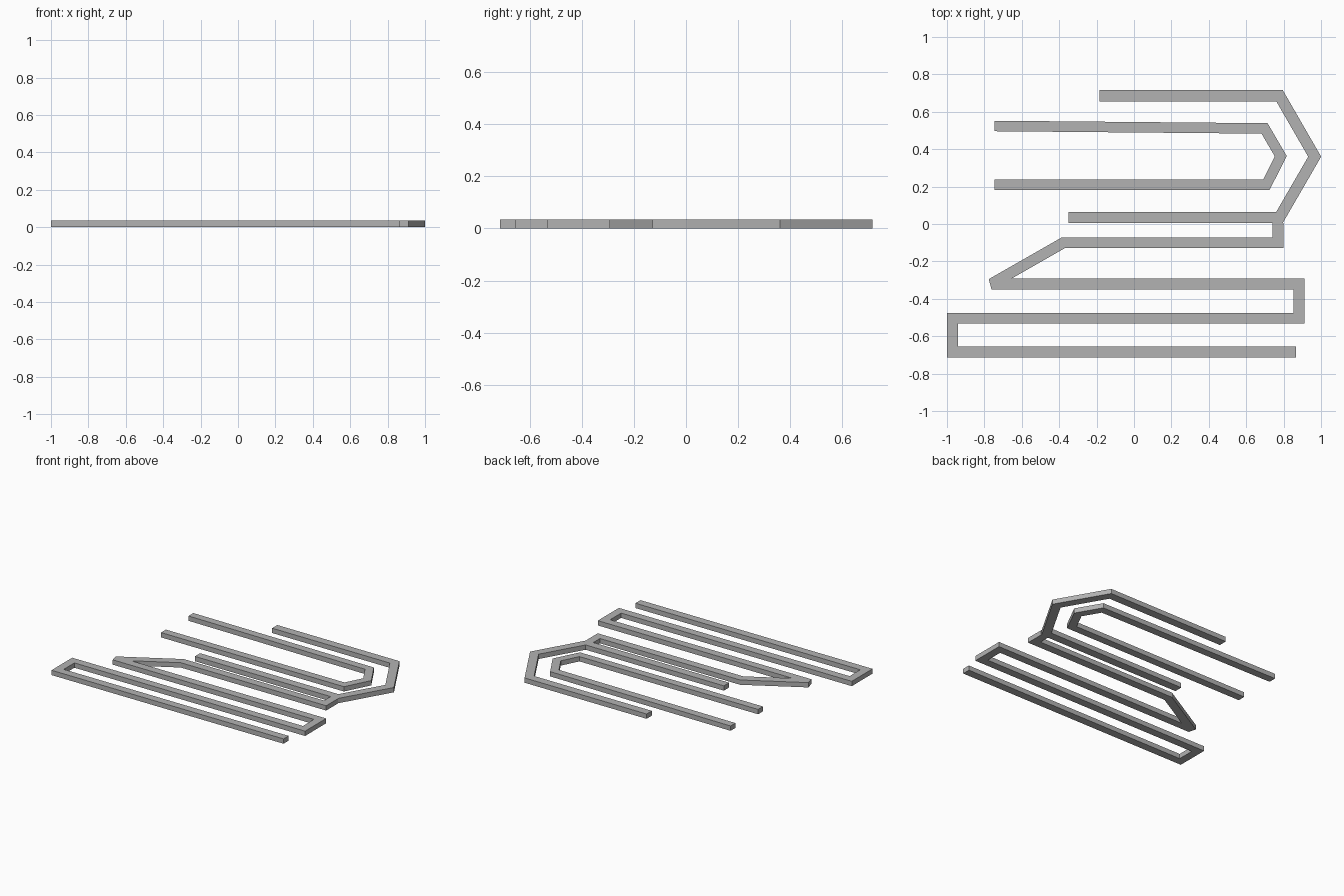
import bpy, bmesh
from mathutils import Vector

cube = bpy.data.objects.get("Cube")
if cube:
    bpy.data.objects.remove(cube, do_unlink=True)

HEIGHT = 0.035

grey = bpy.data.materials.new("plain grey")
grey.use_nodes = True
colour = (0.45, 0.45, 0.45, 1)
grey.diffuse_color = colour
grey.node_tree.nodes["Principled BSDF"].inputs["Base Color"].default_value = colour


def offset_side(path, half):
    """Edge of a strip on the left of the path, mitred, with very sharp outer tips cut blunt."""
    pts = [Vector(p) for p in path]
    dirs = [(b - a).normalized() for a, b in zip(pts, pts[1:])]
    normals = [Vector((-d.y, d.x)) for d in dirs]
    side = [pts[0] + normals[0] * half]
    for p, d, n0, n1 in zip(pts[1:], dirs, normals, normals[1:]):
        sharp = n0.dot(n1) < -0.5
        outer = d.dot(n1) * half > 0
        if sharp and outer:
            side += [p + n0 * half, p + n1 * half]
        else:
            side.append(p + (n0 + n1) * half / (1 + n0.dot(n1)))
    side.append(pts[-1] + normals[-1] * half)
    return side


def strip(name, path, width):
    """Flat bar of constant width following a bent path."""
    outline = offset_side(path, width / 2) + offset_side(path, -width / 2)[::-1]
    bm = bmesh.new()
    base = bm.faces.new([bm.verts.new((p.x, p.y, 0)) for p in outline])
    top = bmesh.ops.extrude_face_region(bm, geom=[base], use_keep_orig=True)["geom"]
    bmesh.ops.translate(bm, vec=(0, 0, HEIGHT),
                        verts=[v for v in top if isinstance(v, bmesh.types.BMVert)])
    bmesh.ops.recalc_face_normals(bm, faces=bm.faces)
    mesh = bpy.data.meshes.new(name)
    bm.to_mesh(mesh)
    bm.free()
    mesh.materials.append(grey)
    obj = bpy.data.objects.new(name, mesh)
    bpy.context.collection.objects.link(obj)
    return obj


# Outer pointed loop
strip("outer_loop", [(-0.185, 0.686), (0.778, 0.686), (0.966, 0.36),
                     (0.778, 0.035), (-0.35, 0.035)], 0.06)

# Inner pointed loop
strip("inner_loop", [(-0.745, 0.524), (0.698, 0.511), (0.785, 0.362),
                     (0.707, 0.209), (-0.745, 0.209)], 0.056)

# Winding strip hanging from the lower corner of the outer loop
strip("winding_strip", [(0.77, 0.005), (0.77, -0.1), (-0.377, -0.1), (-0.762, -0.32),
                        (0.883, -0.32), (0.883, -0.504), (-0.97, -0.504),
                        (-0.97, -0.684), (0.865, -0.684)], 0.058)
